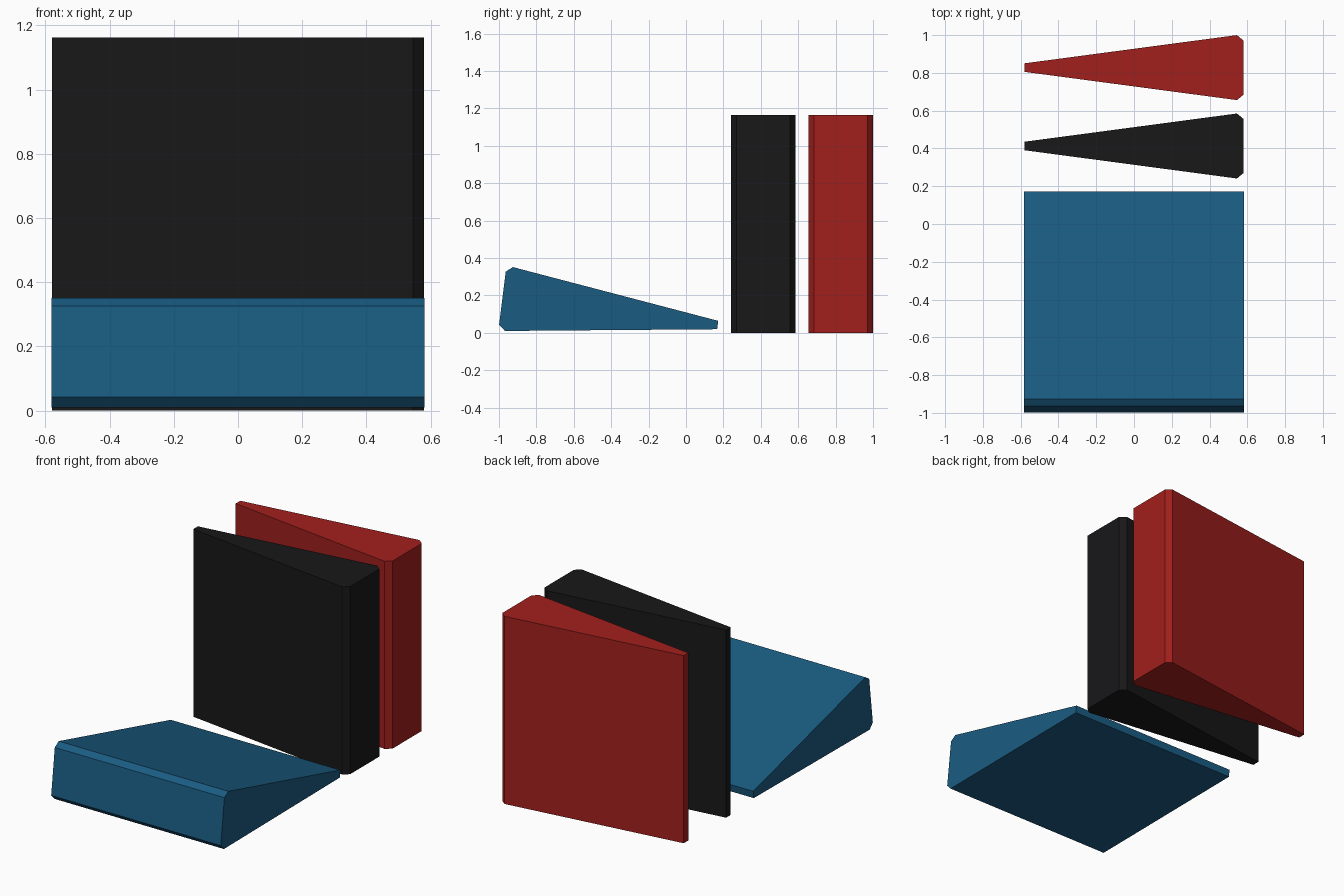
import bpy, bmesh
from mathutils import Matrix, Vector
from math import radians

if "Cube" in bpy.data.objects:
    bpy.data.objects.remove(bpy.data.objects["Cube"])

LENGTH, WIDTH = 1.16, 1.163


def material(name, rgb):
    m = bpy.data.materials.new(name)
    m.diffuse_color = (*rgb, 1)
    m.use_nodes = True
    m.node_tree.nodes["Principled BSDF"].inputs["Base Color"].default_value = m.diffuse_color
    return m


def wedge(name, matrix, mat):
    """Tapered block: upper half of the profile is mirrored, then extruded along local z."""
    half = [(-LENGTH / 2, 0.0225), (LENGTH / 2 - 0.035, 0.172), (LENGTH / 2, 0.143)]
    profile = [(x, -y) for x, y in half] + [(x, y) for x, y in reversed(half)]
    bm = bmesh.new()
    face = bm.faces.new([bm.verts.new((x, y, 0)) for x, y in profile])
    ext = bmesh.ops.extrude_face_region(bm, geom=[face])
    top = [v for v in ext["geom"] if isinstance(v, bmesh.types.BMVert)]
    bmesh.ops.translate(bm, verts=top, vec=(0, 0, WIDTH))
    bmesh.ops.transform(bm, matrix=matrix, verts=bm.verts)
    bmesh.ops.recalc_face_normals(bm, faces=bm.faces)
    mesh = bpy.data.meshes.new(name)
    bm.to_mesh(mesh)
    bm.free()
    mesh.materials.append(mat)
    obj = bpy.data.objects.new(name, mesh)
    bpy.context.collection.objects.link(obj)
    return obj


# Two upright wedges at the back
wedge("red_upright_wedge", Matrix.Translation((0, 0.828, 0)),
      material("red", (0.36, 0.014, 0.012)))
wedge("black_upright_wedge", Matrix.Translation((0, 0.413, 0)),
      material("black", (0.009, 0.009, 0.010)))

# Wedge lying on its side in front: thick end to -y, extruded along x
lay = Matrix(((0, 0, 1, 0), (-1, 0, 0, 0), (0, 1, 0, 0), (0, 0, 0, 1)))
tilt = Matrix.Rotation(radians(-7.1), 4, 'X')
wedge("blue_lying_wedge",
      Matrix.Translation((-WIDTH / 2, -0.406, 0.113)) @ tilt @ lay,
      material("blue", (0.010, 0.105, 0.22)))
